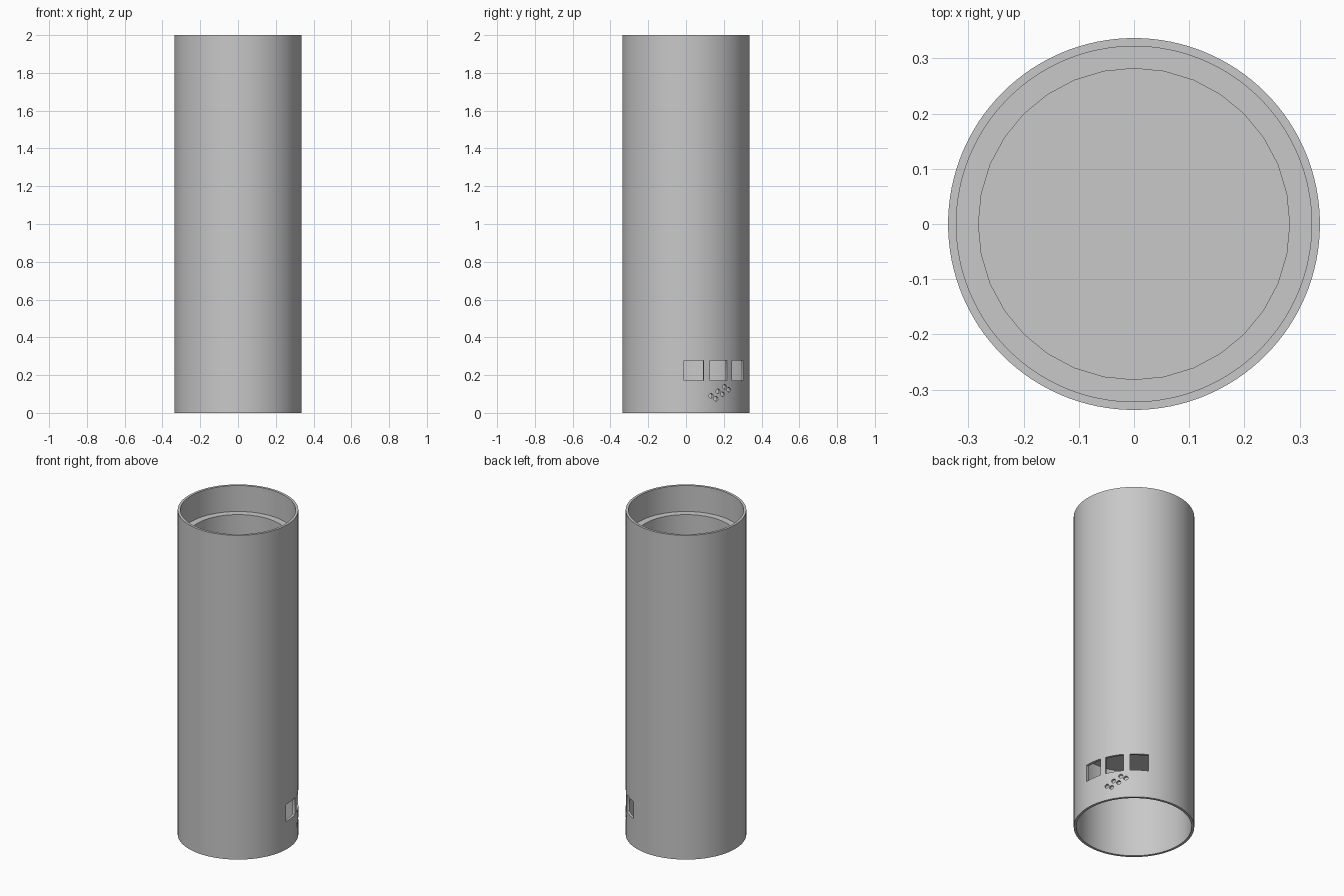
import bpy
import math
from mathutils import Matrix, Vector

cube = bpy.data.objects.get("Cube")
if cube:
    bpy.data.objects.remove(cube, do_unlink=True)

OUTER, INNER, BORE = 0.337, 0.322, 0.282
HEIGHT = 2.0

grey = bpy.data.materials.new("plain grey")
grey.use_nodes = True
grey.diffuse_color = (0.58, 0.58, 0.58, 1)
grey.node_tree.nodes["Principled BSDF"].inputs["Base Color"].default_value = (0.58, 0.58, 0.58, 1)


def cylinder(name, radius, bottom, top, sides):
    bpy.ops.mesh.primitive_cylinder_add(
        vertices=sides, radius=radius, depth=top - bottom,
        location=(0, 0, (bottom + top) / 2))
    obj = bpy.context.object
    obj.name = name
    obj.data.materials.append(grey)
    return obj


def cut(target, cutter):
    """Subtract the cutter from the target, then remove it."""
    mod = target.modifiers.new("cut", 'BOOLEAN')
    mod.operation = 'DIFFERENCE'
    mod.solver = 'EXACT'
    mod.object = cutter
    bpy.context.view_layer.objects.active = target
    bpy.ops.object.modifier_apply(modifier=mod.name)
    bpy.data.objects.remove(cutter, do_unlink=True)


def smooth(obj):
    bpy.ops.object.select_all(action='DESELECT')
    obj.select_set(True)
    bpy.context.view_layer.objects.active = obj
    bpy.ops.object.shade_smooth_by_angle(angle=math.radians(30))


# Outer tube, open at both ends
tube = cylinder("outer_tube", OUTER, 0, HEIGHT, 128)
cut(tube, cylinder("tube_bore", INNER, -0.1, HEIGHT + 0.1, 128))

# Three square windows, each facing outward
for degrees in (7, 31, 55):
    bpy.ops.mesh.primitive_cube_add(size=1)
    window = bpy.context.object
    window.matrix_world = (Matrix.Rotation(math.radians(degrees), 4, 'Z')
                           @ Matrix.Translation((OUTER, 0, 0.225))
                           @ Matrix.Diagonal((0.12, 0.105, 0.105, 1)))
    bevel = window.modifiers.new("round corners", 'BEVEL')
    bevel.width = 0.004
    bevel.segments = 2
    cut(tube, window)

# Tilted two by three group of small round holes
facing = Matrix.Rotation(math.radians(33), 4, 'Z')
side = facing @ Vector((0, 1, 0))
start = Vector((-0.057, 0.09))
for row in range(3):
    for column in range(2):
        spot = start + row * Vector((0.041, 0.024)) + column * Vector((0.029, -0.015))
        hole = cylinder("small_hole", 0.0125, -0.1, 0.1, 16)
        hole.matrix_world = (Matrix.Translation(side * spot.x + Vector((0, 0, spot.y)))
                             @ facing
                             @ Matrix.Translation((OUTER, 0, 0))
                             @ Matrix.Rotation(math.pi / 2, 4, 'Y'))
        cut(tube, hole)
smooth(tube)

# Inner cup: its rim forms the ledge below the tube's mouth
cup = cylinder("inner_cup", INNER + 0.001, 0.54, 1.84, 128)
cut(cup, cylinder("cup_bore", BORE, 0.58, 1.95, 32))
smooth(cup)
